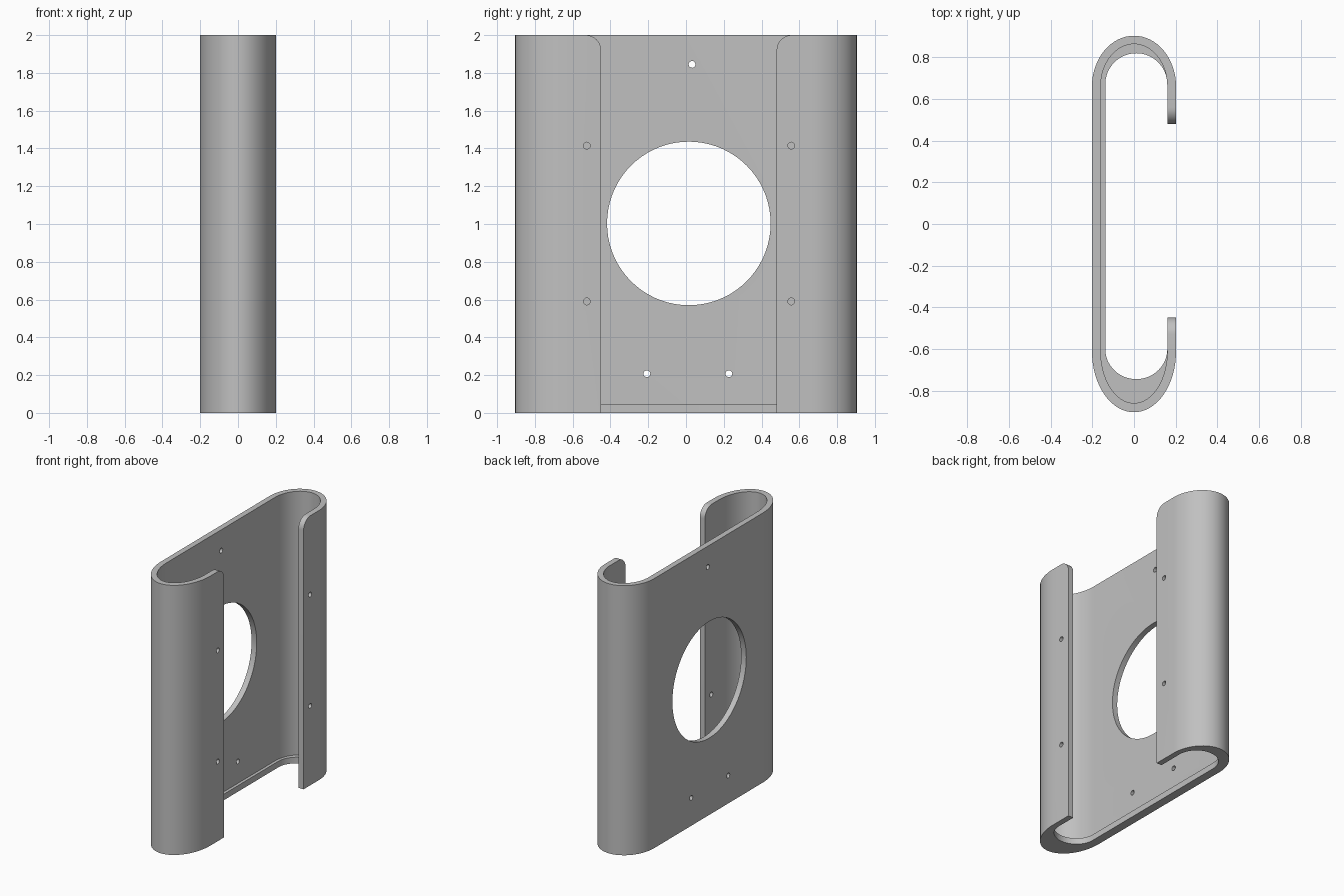
import bpy, bmesh
from math import pi, sin, cos
from mathutils import Matrix

if "Cube" in bpy.data.objects:
    bpy.data.objects.remove(bpy.data.objects["Cube"])

FRONT, BACK = -0.45, 0.48      # edges of the two lips
LEDGE, TOP = 0.045, 2.0


def capsule(x0, x1, y_front, bulge_front, y_back, bulge_back, n=32):
    """Closed outline: straight sides with an elliptical end at each side."""
    mid, half = (x0 + x1) / 2, (x1 - x0) / 2
    angles = [pi * i / n for i in range(n + 1)]
    back = [(mid + half * cos(a), y_back + bulge_back * sin(a)) for a in angles]
    front = [(mid - half * cos(a), y_front - bulge_front * sin(a)) for a in angles]
    return back + front


def prism(name, outline, low, high, along_x=False):
    """Extrude an xy outline along z, or a yz outline along x."""
    bm = bmesh.new()
    if along_x:
        verts = [bm.verts.new((low, a, b)) for a, b in outline]
        step = (high - low, 0, 0)
    else:
        verts = [bm.verts.new((a, b, low)) for a, b in outline]
        step = (0, 0, high - low)
    face = bm.faces.new(verts)
    new = bmesh.ops.extrude_face_region(bm, geom=[face])["geom"]
    moved = [v for v in new if isinstance(v, bmesh.types.BMVert)]
    bmesh.ops.translate(bm, verts=moved, vec=step)
    bmesh.ops.recalc_face_normals(bm, faces=bm.faces)
    mesh = bpy.data.meshes.new(name)
    bm.to_mesh(mesh)
    bm.free()
    obj = bpy.data.objects.new(name, mesh)
    bpy.context.collection.objects.link(obj)
    return obj


def circle(y, z, r, n):
    return [(y + r * cos(2 * pi * i / n), z + r * sin(2 * pi * i / n)) for i in range(n)]


def cut(cutter):
    bpy.context.view_layer.objects.active = shell
    mod = shell.modifiers.new("cut", "BOOLEAN")
    mod.operation, mod.solver, mod.object = "DIFFERENCE", "EXACT", cutter
    bpy.ops.object.modifier_apply(modifier=mod.name)
    bpy.data.objects.remove(cutter)


# Solid body, then the main cavity and the narrower opening in the floor ledge
shell = prism("bracket_shell", capsule(-0.202, 0.202, -0.61, 0.294, 0.66, 0.244), 0, TOP)
cut(prism("cavity", capsule(-0.16, 0.16, -0.61, 0.25, 0.66, 0.204), LEDGE, TOP + 1))
cut(prism("floor_opening", capsule(-0.138, 0.16, -0.60, 0.145, 0.67, 0.15), -1, LEDGE + 0.1))

# Open mouth between the lips
cut(prism("mouth", [(0.1, FRONT), (0.5, FRONT), (0.5, BACK), (0.1, BACK)], -1, TOP + 1))

# Rounded upper corners of the lips
R = 0.08
for edge, side in ((FRONT, -1), (BACK, 1)):
    arc = [(edge + side * R * (1 - cos(a)), TOP - R + R * sin(a))
           for a in (pi / 2 * i / 10 for i in range(11))]
    over = [(edge + side * R, TOP + 0.1), (edge - side * 0.1, TOP + 0.1),
            (edge - side * 0.1, TOP - R)]
    cut(prism("corner", arc + over, 0.1, 0.3, True))

# Large window and screw holes in the back plate
cut(prism("window", circle(0.015, 1.003, 0.433, 72), -0.4, -0.1, True))
for y, z in ((0.032, 1.845), (-0.207, 0.207), (0.227, 0.207)):
    cut(prism("plate_hole", circle(y, z, 0.018, 20), -0.4, -0.1, True))

# Screw holes in the lips
for y in (-0.525, 0.557):
    for z in (0.59, 1.415):
        cut(prism("lip_hole", circle(y, z, 0.018, 20), 0.1, 0.4, True))

# Single grey finish
grey = bpy.data.materials.new("plain_grey")
grey.use_nodes = True
colour = (0.53, 0.53, 0.53, 1)
grey.diffuse_color = colour
grey.node_tree.nodes["Principled BSDF"].inputs["Base Color"].default_value = colour
shell.data.materials.clear()
shell.data.materials.append(grey)
for p in shell.data.polygons:
    p.material_index = 0

bpy.ops.object.select_all(action="DESELECT")
shell.select_set(True)
bpy.context.view_layer.objects.active = shell
bpy.ops.object.shade_smooth_by_angle(angle=pi / 6)
